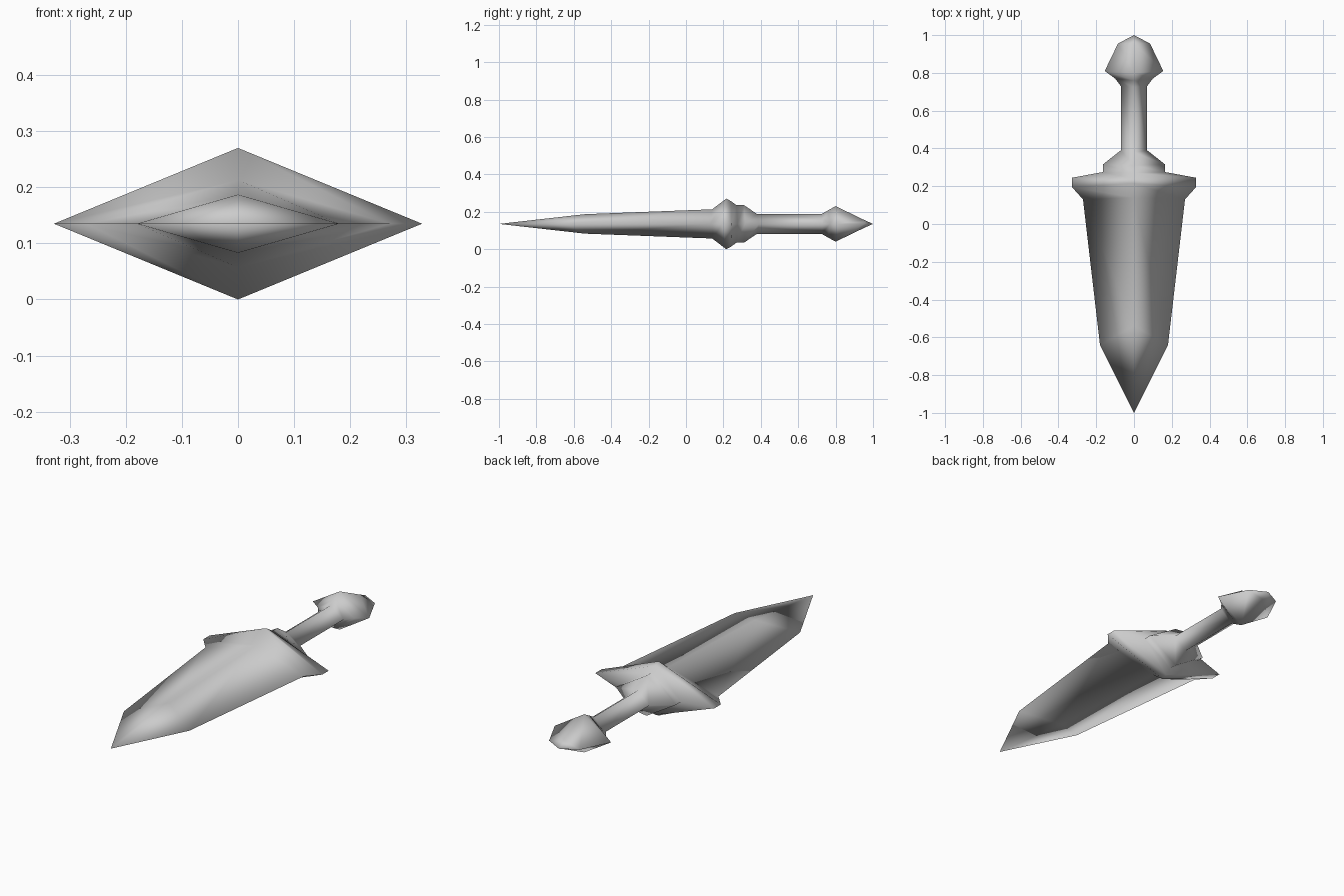
import bpy
import bmesh

cube = bpy.data.objects.get("Cube")
if cube:
    bpy.data.objects.remove(cube, do_unlink=True)

MID_Z = 0.135

# Each station: side edge (y, half width) and ridge (y, half height)
blade = [(-0.64, 0.18, -0.54, 0.052), (0.13, 0.27, 0.14, 0.078)]
guard = [(0.195, 0.328, 0.215, 0.135), (0.245, 0.328, 0.24, 0.122)]
collar = [(0.275, 0.165, 0.27, 0.1), (0.315, 0.165, 0.31, 0.1)]
grip = [(0.39, 0.07, 0.38, 0.053), (0.73, 0.07, 0.725, 0.053)]
pommel = [(0.77, 0.1, 0.76, 0.073), (0.81, 0.155, 0.8, 0.095),
          (0.955, 0.085, 0.955, 0.02)]

steel = bpy.data.materials.new("plain_grey_steel")
steel.use_nodes = True
grey = (0.6, 0.6, 0.6, 1.0)
steel.diffuse_color = grey
steel.node_tree.nodes["Principled BSDF"].inputs["Base Color"].default_value = grey

bm = bmesh.new()


def diamond_ring(edge_y, width, ridge_y, height):
    """Four-sided cross-section with side edges and ridges."""
    return [bm.verts.new(p) for p in (
        (width, edge_y, MID_Z), (0, ridge_y, MID_Z + height),
        (-width, edge_y, MID_Z), (0, ridge_y, MID_Z - height))]


def close_to_point(ring, y):
    tip = bm.verts.new((0, y, MID_Z))
    for i in range(4):
        bm.faces.new((ring[i], ring[(i + 1) % 4], tip))


# Continuous skin through blade, guard, collar, grip and pommel
rings = [diamond_ring(*s) for s in blade + guard + collar + grip + pommel]
for a, b in zip(rings, rings[1:]):
    for i in range(4):
        j = (i + 1) % 4
        bm.faces.new((a[i], a[j], b[j], b[i]))
close_to_point(rings[0], -1)
close_to_point(rings[-1], 1)

# Fully smooth shading, including across the blade edges
bmesh.ops.recalc_face_normals(bm, faces=bm.faces)
for face in bm.faces:
    face.smooth = True

mesh = bpy.data.meshes.new("dagger")
bm.to_mesh(mesh)
bm.free()
mesh.materials.append(steel)
bpy.context.collection.objects.link(bpy.data.objects.new("dagger", mesh))
